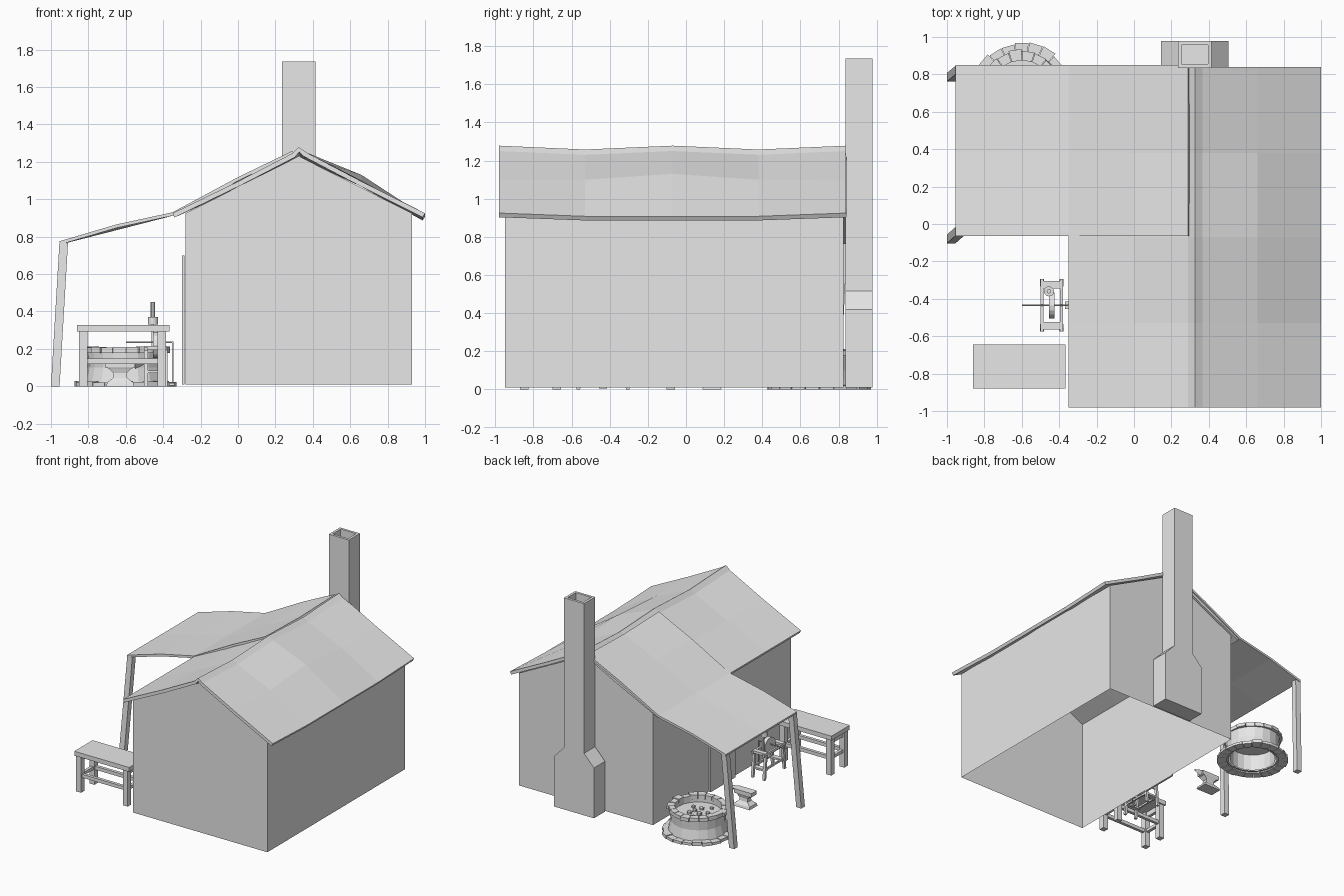
import bpy, bmesh, math, random
from mathutils import Vector, Matrix

random.seed(4)
cube = bpy.data.objects.get("Cube")
if cube:
    bpy.data.objects.remove(cube)

GREY = (0.8, 0.8, 0.8, 1)
mat = bpy.data.materials.new("plain grey")
mat.use_nodes = True
mat.diffuse_color = GREY
mat.node_tree.nodes["Principled BSDF"].inputs["Base Color"].default_value = GREY


def finish(name, bm, recalc=True):
    if recalc:
        bmesh.ops.recalc_face_normals(bm, faces=bm.faces)
    mesh = bpy.data.meshes.new(name)
    bm.to_mesh(mesh)
    bm.free()
    mesh.materials.append(mat)
    obj = bpy.data.objects.new(name, mesh)
    bpy.context.collection.objects.link(obj)
    return obj


def loft(bm, rings, closed=True, caps=True):
    """Skin a list of point rings."""
    rows = [[bm.verts.new(p) for p in r] for r in rings]
    n = len(rows[0])
    for a, b in zip(rows, rows[1:]):
        for i in range(n if closed else n - 1):
            j = (i + 1) % n
            bm.faces.new((a[i], a[j], b[j], b[i]))
    if caps:
        bm.faces.new(rows[0])
        bm.faces.new(rows[-1])


def rect(x0, x1, y0, y1, z):
    return [(x0, y0, z), (x1, y0, z), (x1, y1, z), (x0, y1, z)]


def add_box(bm, xs, ys, zs):
    loft(bm, [rect(*xs, *ys, z) for z in zs])


def boxes(name, items):
    bm = bmesh.new()
    for item in items:
        add_box(bm, *item)
    return finish(name, bm)


def strut(name, bottom, top, half):
    bm = bmesh.new()
    loft(bm, [rect(x - half, x + half, y - half, y + half, z) for x, y, z in (bottom, top)])
    return finish(name, bm)


def cylinder(name, centre, radius, depth, axis="Z", sides=12):
    bm = bmesh.new()
    turn = Matrix.Rotation(math.pi / 2, 4, "Y") if axis == "X" else Matrix()
    bmesh.ops.create_cone(bm, cap_ends=True, segments=sides, radius1=radius, radius2=radius,
                          depth=depth, matrix=Matrix.Translation(centre) @ turn)
    return finish(name, bm)


def roof(name, rows, thickness):
    """Each row is a y station and its x, z profile."""
    bm = bmesh.new()
    loft(bm, [[(x, y, z) for x, z in prof] for y, prof in rows], closed=False, caps=False)
    bmesh.ops.recalc_face_normals(bm, faces=bm.faces)
    if sum(f.normal.z for f in bm.faces) < 0:
        bmesh.ops.reverse_faces(bm, faces=bm.faces)
    obj = finish(name, bm, recalc=False)
    mod = obj.modifiers.new("thickness", "SOLIDIFY")
    mod.thickness = thickness
    mod.offset = -1


# House walls: open shell with gables and a doorway on the right side
L, R, F, B, LOW, EAVE = -0.28, 0.93, -0.95, 0.825, 0.01, 0.925
bm = bmesh.new()


def face(*pts):
    bm.faces.new([bm.verts.new(p) for p in pts])


for y in (F, B):
    face((L, y, LOW), (R, y, LOW), (R, y, EAVE), (0.325, y, 1.23), (L, y, EAVE))
face((R, F, LOW), (R, B, LOW), (R, B, EAVE), (R, F, EAVE))
DOOR = (-0.2, 0.1, 0.69)
for y0, y1, z0 in ((F, DOOR[0], LOW), (DOOR[0], DOOR[1], DOOR[2]), (DOOR[1], B, LOW)):
    face((L, y0, z0), (L, y1, z0), (L, y1, EAVE), (L, y0, EAVE))
bmesh.ops.remove_doubles(bm, verts=bm.verts, dist=0.001)
finish("house_walls", bm)
boxes("door", [((-0.3, -0.285), (-0.21, 0.11), (LOW, 0.7))])

# Sagging main roof with a raised ridge
main = []
for y, sag, bulge, eave in ((-0.98, 0, 0, 0.925), (-0.53, 0.02, 0.005, 0.908),
                            (-0.07, 0, 0.035, 0.908), (0.38, 0.02, 0.005, 0.908),
                            (0.84, 0, 0, 0.925)):
    main.append((y, [(-0.35, 0.925), (0, 1.095 - sag / 2), (0.29, 1.245 - sag),
                     (0.325, 1.278 - sag), (0.365, 1.25 - sag),
                     (0.66, 1.095 + bulge), (1.0, eave)]))
roof("main_roof", main, 0.025)

# Lean-to roof that overlaps the main slope
lean = []
for y, sag in ((-0.065, 0), (0.38, 0.012), (0.85, 0)):
    lean.append((y, [(-0.955, 0.775), (-0.65, 0.865 - sag), (-0.35, 0.93),
                     (0, 1.118 - sag), (0.29, 1.258 - sag)]))
roof("porch_roof", lean, 0.018)
strut("porch_post_front", (-0.977, -0.08, 0), (-0.932, -0.04, 0.765), 0.023)
strut("porch_post_back", (-0.977, 0.785, 0), (-0.932, 0.822, 0.765), 0.023)

# Hollow chimney with sloped shoulders
CX, Y0, Y1 = 0.325, 0.835, 0.978
bm = bmesh.new()
rings = [rect(CX - w, CX + w, Y0, Y1, z)
         for w, z in ((0.18, 0.01), (0.18, 0.42), (0.09, 0.515), (0.09, 1.735))]
rings += [rect(CX - 0.07, CX + 0.07, Y0 + 0.02, Y1 - 0.02, z) for z in (1.735, 1.3)]
loft(bm, rings)
finish("chimney", bm)

# Work table
TX, TY = (-0.85, -0.43), (-0.87, -0.7)
parts = [((-0.86, -0.365), (-0.88, -0.645), (0.292, 0.328))]
parts += [((x, x + 0.045), (y, y + 0.045), (0, 0.292)) for x in TX for y in TY]
parts += [((x + 0.01, x + 0.035), (-0.83, -0.7), z)
          for x in TX for z in ((0.12, 0.145), (0.25, 0.29))]
parts += [((-0.805, -0.43), (y + 0.01, y + 0.035), (0.12, 0.148)) for y in TY]
boxes("work_table", parts)

# Round stone fire pit
WX, WY = -0.6, 0.7
bm = bmesh.new()


def circle(r, z, n=20):
    return [(WX + r * math.cos(2 * math.pi * i / n), WY + r * math.sin(2 * math.pi * i / n), z)
            for i in range(n)]


loft(bm, [circle(r, z) for r, z in ((0.185, 0.01), (0.225, 0.01), (0.205, 0.1), (0.21, 0.18),
                                    (0.175, 0.18), (0.175, 0.01))], caps=False)
finish("pit_wall", bm)


def stone_ring(name, r0, r1, z0, z1, n):
    bm = bmesh.new()
    for i in range(n):
        a0, a1 = (2 * math.pi * (i + k) / n for k in (0.02, 0.98))
        out, up = r1 + random.uniform(-0.012, 0.006), z1 + random.uniform(-0.006, 0.004)
        loft(bm, [[(WX + r * math.cos(a), WY + r * math.sin(a), z)
                   for r, a in ((r0, a0), (out, a0), (out, a1), (r0, a1))] for z in (z0, up)])
    finish(name, bm)


stone_ring("pit_base_stones", 0.2, 0.272, 0, 0.025, 22)
stone_ring("pit_rim_stones", 0.175, 0.23, 0.178, 0.21, 20)
cylinder("coal_bed", (WX, WY, 0.15), 0.178, 0.01, sides=20)
bm = bmesh.new()
for i in range(8):
    a, r = i * 2.4, 0.03 + 0.012 * i
    at = Vector((WX + r * math.cos(a), WY + r * math.sin(a), 0.16))
    bmesh.ops.create_icosphere(bm, subdivisions=1, radius=random.uniform(0.015, 0.024),
                               matrix=Matrix.Translation(at))
finish("coals", bm)

# Anvil: waisted body with a horn pointing left
AX, AY = -0.63, 0.136
bm = bmesh.new()
loft(bm, [rect(AX - w, AX + w, AY - d, AY + d, z) for w, d, z in
          ((0.075, 0.05, 0), (0.07, 0.045, 0.02), (0.038, 0.025, 0.045), (0.035, 0.022, 0.07),
           (0.06, 0.03, 0.095), (0.08, 0.033, 0.1), (0.08, 0.033, 0.13))])
loft(bm, [[(AX + dx, AY - w, 0.128), (AX + dx, AY + w, 0.128), (AX + dx, AY, 0.128 - h)]
          for dx, w, h in ((0.08, 0.03, 0.035), (0.11, 0.02, 0.022), (0.14, 0.003, 0.004))])
finish("anvil", bm)

# Grindstone frame, wheel, axle and crank
GX, GY = -0.44, -0.435
RAILS, ENDS = (-0.492, -0.388), (-0.545, -0.325)
parts = [((x - 0.008, x + 0.008), (-0.575, -0.295), (0.19, 0.21)) for x in RAILS]
parts += [((-0.5, -0.38), (y - 0.02, y + 0.02), z) for y in ENDS for z in ((0.195, 0.215), (0.07, 0.085))]
parts += [((x - 0.006, x + 0.006), (-0.54, -0.33), (0.075, 0.09)) for x in RAILS]
boxes("grindstone_frame", parts)
for i, x in enumerate(RAILS):
    for j, y in enumerate(ENDS):
        strut(f"grindstone_leg_{i}_{j}", (x, y + (0.02 if j else -0.02), 0), (x, y, 0.195), 0.01)
cylinder("grinding_wheel", (GX, GY, 0.22), 0.07, 0.03, "X", 16)
cylinder("wheel_axle", (-0.475, GY, 0.235), 0.004, 0.25, "X", 6)
boxes("crank", [((-0.354, -0.346), (GY - 0.004, GY + 0.004), (0.02, 0.24)),
                ((-0.37, -0.34), (GY - 0.02, GY + 0.02), (0.005, 0.018))])

# Water can on its post above the wheel
boxes("can_post", [((-0.462, -0.448), (-0.352, -0.338), (0.21, 0.335))])
cylinder("water_can", (-0.455, -0.36, 0.35), 0.027, 0.04)
cylinder("can_neck", (-0.455, -0.36, 0.41), 0.012, 0.08, sides=8)
